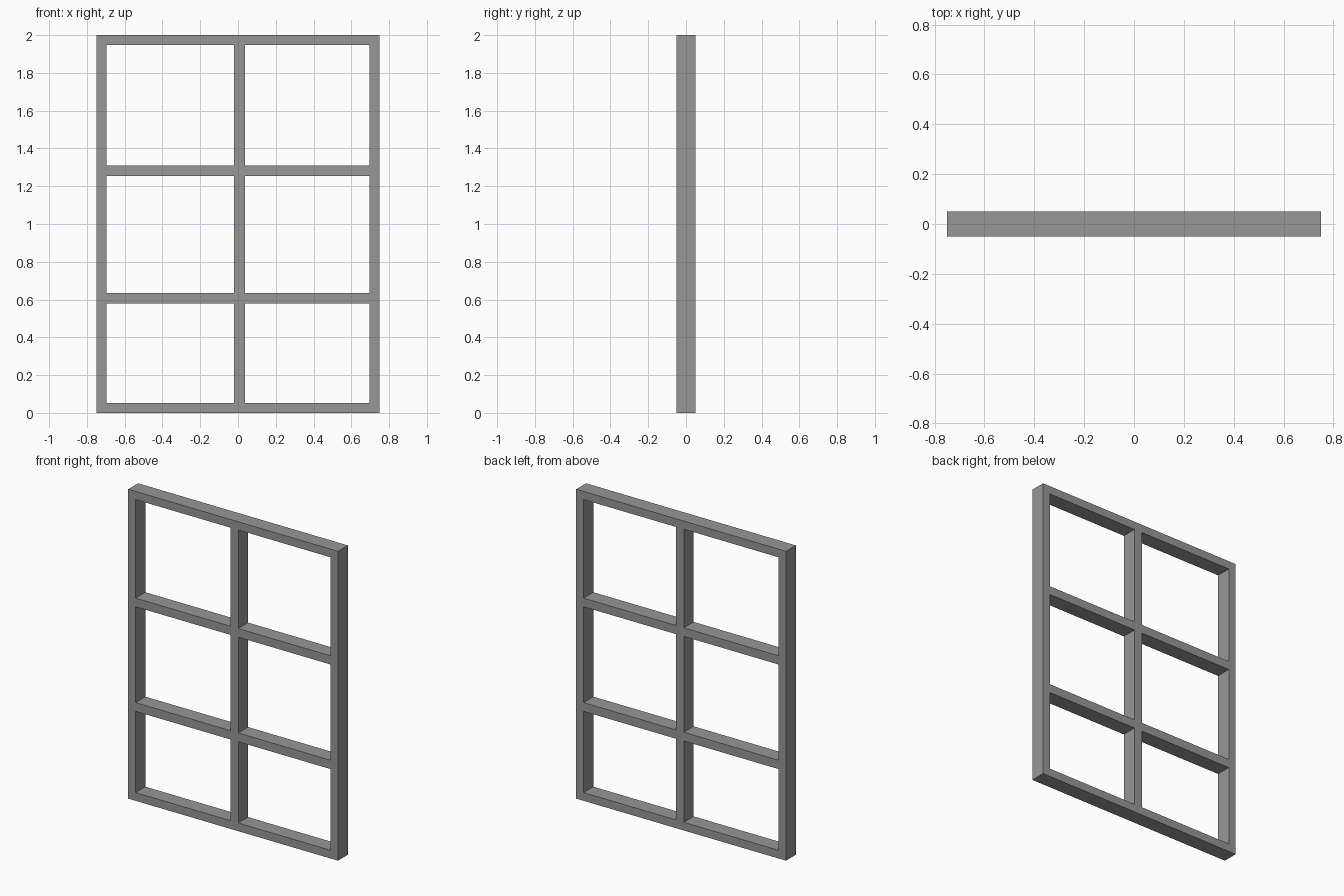
import bpy
import bmesh

cube = bpy.data.objects.get("Cube")
if cube:
    bpy.data.objects.remove(cube, do_unlink=True)

# Single painted finish
grey = bpy.data.materials.new("mid grey")
grey.use_nodes = True
colour = (0.31, 0.31, 0.31, 1)
grey.diffuse_color = colour
grey.node_tree.nodes["Principled BSDF"].inputs["Base Color"].default_value = colour

# Edges of the stiles and mullion (x) and of the rails (z): bar, gap, bar, gap...
xs = [-0.75, -0.697, -0.02, 0.037, 0.697, 0.75]
zs = [0, 0.053, 0.578, 0.635, 1.254, 1.31, 1.947, 2]
half_depth = 0.05

# Flat lattice with six openings, joined at the crossings
bm = bmesh.new()
grid = [[bm.verts.new((x, -half_depth, z)) for z in zs] for x in xs]
for i in range(len(xs) - 1):
    for j in range(len(zs) - 1):
        if i % 2 and j % 2:
            continue  # open pane
        bm.faces.new((grid[i][j], grid[i + 1][j],
                      grid[i + 1][j + 1], grid[i][j + 1]))

# Give the lattice its thickness
front = bm.faces[:]
extruded = bmesh.ops.extrude_face_region(bm, geom=front, use_keep_orig=True)
back = [v for v in extruded["geom"] if isinstance(v, bmesh.types.BMVert)]
bmesh.ops.translate(bm, verts=back, vec=(0, 2 * half_depth, 0))
bmesh.ops.recalc_face_normals(bm, faces=bm.faces[:])

mesh = bpy.data.meshes.new("window_frame")
bm.to_mesh(mesh)
bm.free()
mesh.materials.append(grey)
frame = bpy.data.objects.new("window_frame", mesh)
bpy.context.collection.objects.link(frame)
